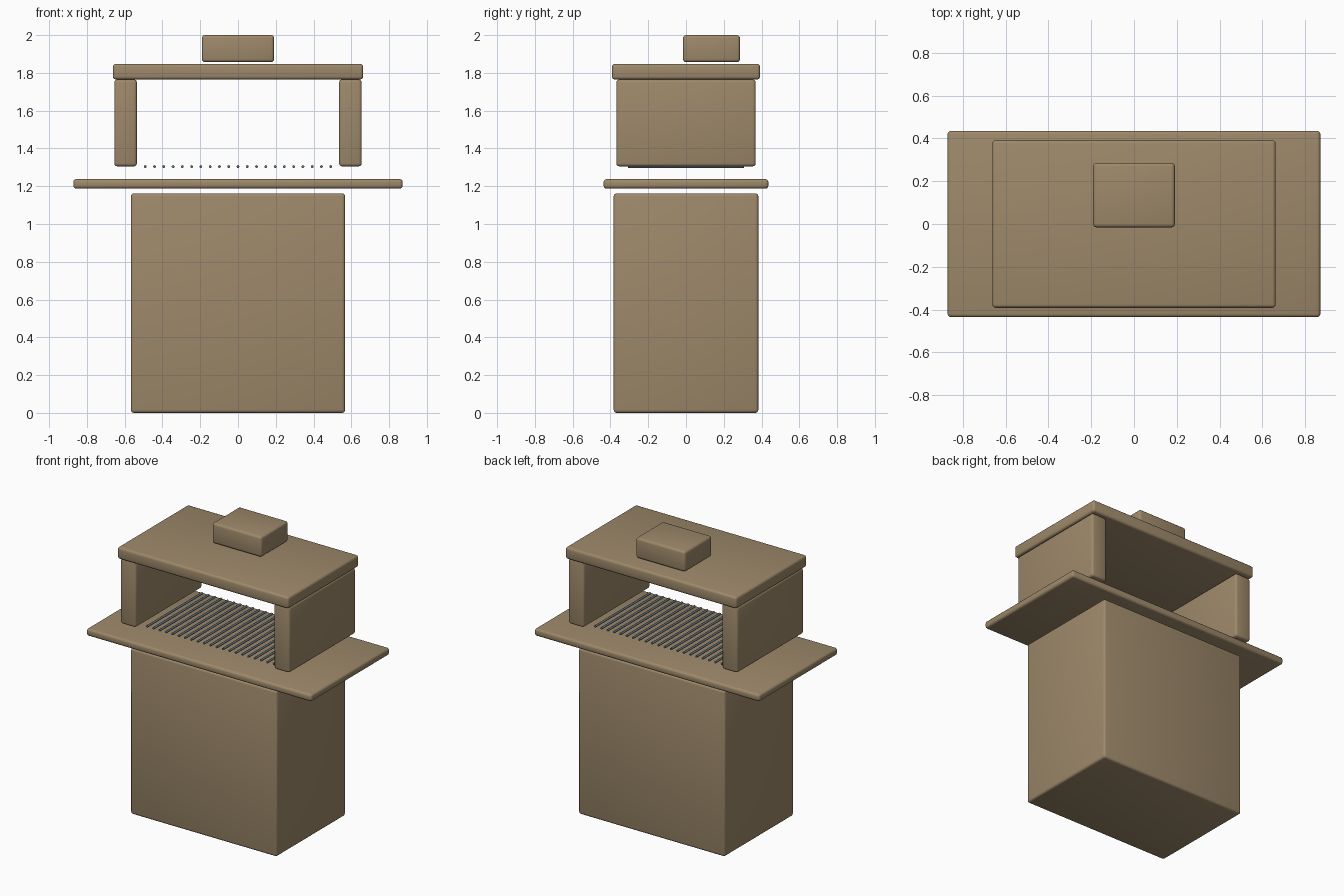
import bpy, math

if "Cube" in bpy.data.objects:
    bpy.data.objects.remove(bpy.data.objects["Cube"])


def material(name, rgb):
    m = bpy.data.materials.new(name)
    m.diffuse_color = (*rgb, 1)
    m.use_nodes = True
    m.node_tree.nodes["Principled BSDF"].inputs["Base Color"].default_value = m.diffuse_color
    return m


stone = material("tan_stone", (0.34, 0.25, 0.145))
steel = material("blue_grey_steel", (0.13, 0.17, 0.22))


def block(name, lo, hi, bevel=0.016):
    """Rounded block between two corners."""
    bpy.ops.mesh.primitive_cube_add(size=1, location=[(a + b) / 2 for a, b in zip(lo, hi)])
    o = bpy.context.object
    o.name = name
    o.scale = [b - a for a, b in zip(lo, hi)]
    bpy.ops.object.transform_apply(location=False, rotation=False, scale=True)
    mod = o.modifiers.new("rounded_edges", 'BEVEL')
    mod.width = bevel
    mod.segments = 3
    for p in o.data.polygons:
        p.use_smooth = True
    o.data.materials.append(stone)
    return o


# Base and counter slab
block("base", (-0.567, -0.383, 0), (0.567, 0.383, 1.162))
block("counter_slab", (-0.872, -0.436, 1.187), (0.872, 0.436, 1.238))

# Side walls of the fire opening
for side, name in ((-1, "left_wall"), (1, "right_wall")):
    xs = sorted((side * 0.535, side * 0.655))
    block(name, (xs[0], -0.369, 1.305), (xs[1], 0.369, 1.765))

# Hood and chimney stub
block("hood_slab", (-0.663, -0.392, 1.765), (0.663, 0.392, 1.848))
block("chimney", (-0.191, -0.016, 1.857), (0.191, 0.286, 2.0))

# Grill bars
COUNT = 21
for i in range(COUNT):
    x = -0.491 + 0.982 * i / (COUNT - 1)
    bpy.ops.mesh.primitive_cylinder_add(vertices=10, radius=0.0075, depth=0.614,
                                        location=(x, 0, 1.304),
                                        rotation=(math.pi / 2, 0, 0))
    bar = bpy.context.object
    bar.name = f"grill_bar_{i + 1}"
    bpy.ops.object.shade_smooth_by_angle(angle=math.radians(40))
    bar.data.materials.append(steel)
